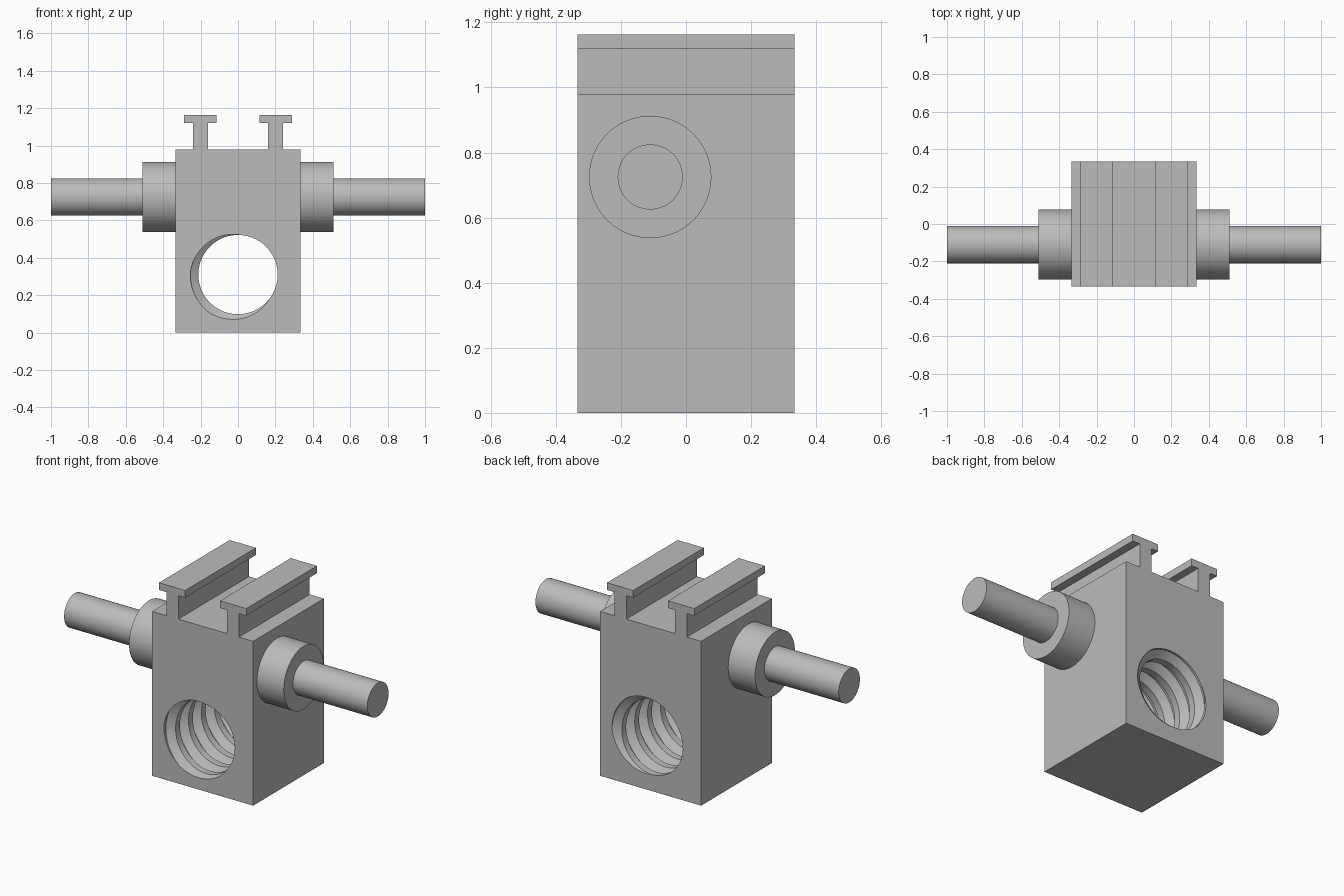
import bpy, bmesh, math
from mathutils import Matrix

cube = bpy.data.objects.get("Cube")
if cube:
    bpy.data.objects.remove(cube, do_unlink=True)

HALF = 0.333          # half width and half depth of the block
BLOCK_TOP = 0.98
RAIL_NECK, RAIL_TOP = 1.12, 1.163

metal = bpy.data.materials.new("plain grey")
metal.use_nodes = True
GREY = (0.5, 0.5, 0.5, 1)
metal.diffuse_color = GREY
metal.node_tree.nodes["Principled BSDF"].inputs["Base Color"].default_value = GREY


def make_object(name, bm):
    bmesh.ops.recalc_face_normals(bm, faces=bm.faces)
    mesh = bpy.data.meshes.new(name)
    bm.to_mesh(mesh)
    bm.free()
    mesh.materials.append(metal)
    obj = bpy.data.objects.new(name, mesh)
    bpy.context.collection.objects.link(obj)
    return obj


def activate(obj):
    bpy.ops.object.select_all(action="DESELECT")
    obj.select_set(True)
    bpy.context.view_layer.objects.active = obj


def smooth(obj):
    activate(obj)
    bpy.ops.object.shade_smooth_by_angle(angle=math.radians(25))


# Block with two T-shaped rails: one mirrored profile, extruded front to back
right_half = [(HALF, 0), (HALF, BLOCK_TOP), (0.24, BLOCK_TOP), (0.24, RAIL_NECK),
              (0.288, RAIL_NECK), (0.288, RAIL_TOP), (0.115, RAIL_TOP),
              (0.115, RAIL_NECK), (0.16, RAIL_NECK), (0.16, BLOCK_TOP)]
profile = right_half + [(-x, z) for x, z in reversed(right_half)]
bm = bmesh.new()
face = bm.faces.new([bm.verts.new((x, -HALF, z)) for x, z in profile])
extruded = bmesh.ops.extrude_face_region(bm, geom=[face])
back = [v for v in extruded["geom"] if isinstance(v, bmesh.types.BMVert)]
bmesh.ops.translate(bm, verts=back, vec=(0, 2 * HALF, 0))
block = make_object("railed_block", bm)


def threaded_rod(name, centre_z, crest, root, turns_in_block, front_angle):
    """Solid right-handed thread along y, longer than the block."""
    seg = 64
    pitch = 2 * HALF / turns_in_block
    # Points of one groove: (fraction of pitch, radius)
    groove = [(-0.33, crest), (-0.08, root), (0.08, root), (0.33, crest)]
    steps = seg * (math.ceil(turns_in_block) + 3)
    start = -HALF - 2 * pitch
    bm = bmesh.new()
    rows = []
    for i in range(steps + 1):
        turn = i / seg
        a = front_angle - 2 * math.pi * turn
        rows.append([bm.verts.new((r * math.cos(a), start + (turn + f) * pitch,
                                   centre_z + r * math.sin(a))) for f, r in groove])
    # Each row ends on the first point of the row one turn further on
    for i in range(steps - seg + 1):
        rows[i].append(rows[i + seg][0])
    for i in range(steps - seg):
        for k in range(4):
            bm.faces.new((rows[i][k], rows[i + 1][k], rows[i + 1][k + 1], rows[i][k + 1]))
    bmesh.ops.delete(bm, geom=[v for v in bm.verts if not v.link_faces], context="VERTS")
    # Close both ends with fans to a point on the axis
    tips = [bm.verts.new((0, y, centre_z)) for y in (-1, 1)]
    for edge in [e for e in bm.edges if e.is_boundary]:
        a, b = edge.verts
        bm.faces.new((a, b, tips[0 if a.co.y < 0 else 1]))
    return make_object(name, bm)


# Threaded hole through the block
cutter = threaded_rod("thread_cutter", 0.31, 0.212, 0.255, 5.5, math.radians(205))
cutter.hide_render = True
cut = block.modifiers.new("threaded_hole", "BOOLEAN")
cut.operation = "DIFFERENCE"
cut.solver = "EXACT"
cut.object = cutter
activate(block)
bpy.ops.object.modifier_apply(modifier=cut.name)
bpy.data.objects.remove(cutter, do_unlink=True)
smooth(block)


# Stepped axle on each side
def cylinder(name, radius, x_from, x_to):
    bm = bmesh.new()
    place = Matrix.Translation(((x_from + x_to) / 2, -0.11, 0.725))
    bmesh.ops.create_cone(bm, cap_ends=True, segments=64, radius1=radius, radius2=radius,
                          depth=abs(x_to - x_from),
                          matrix=place @ Matrix.Rotation(math.pi / 2, 4, "Y"))
    smooth(make_object(name, bm))


for side, sign in (("left", 1), ("right", -1)):
    cylinder(side + "_collar", 0.188, sign * 0.32, sign * 0.51)
    cylinder(side + "_shaft", 0.1, sign * 0.5, sign * 1.0)
